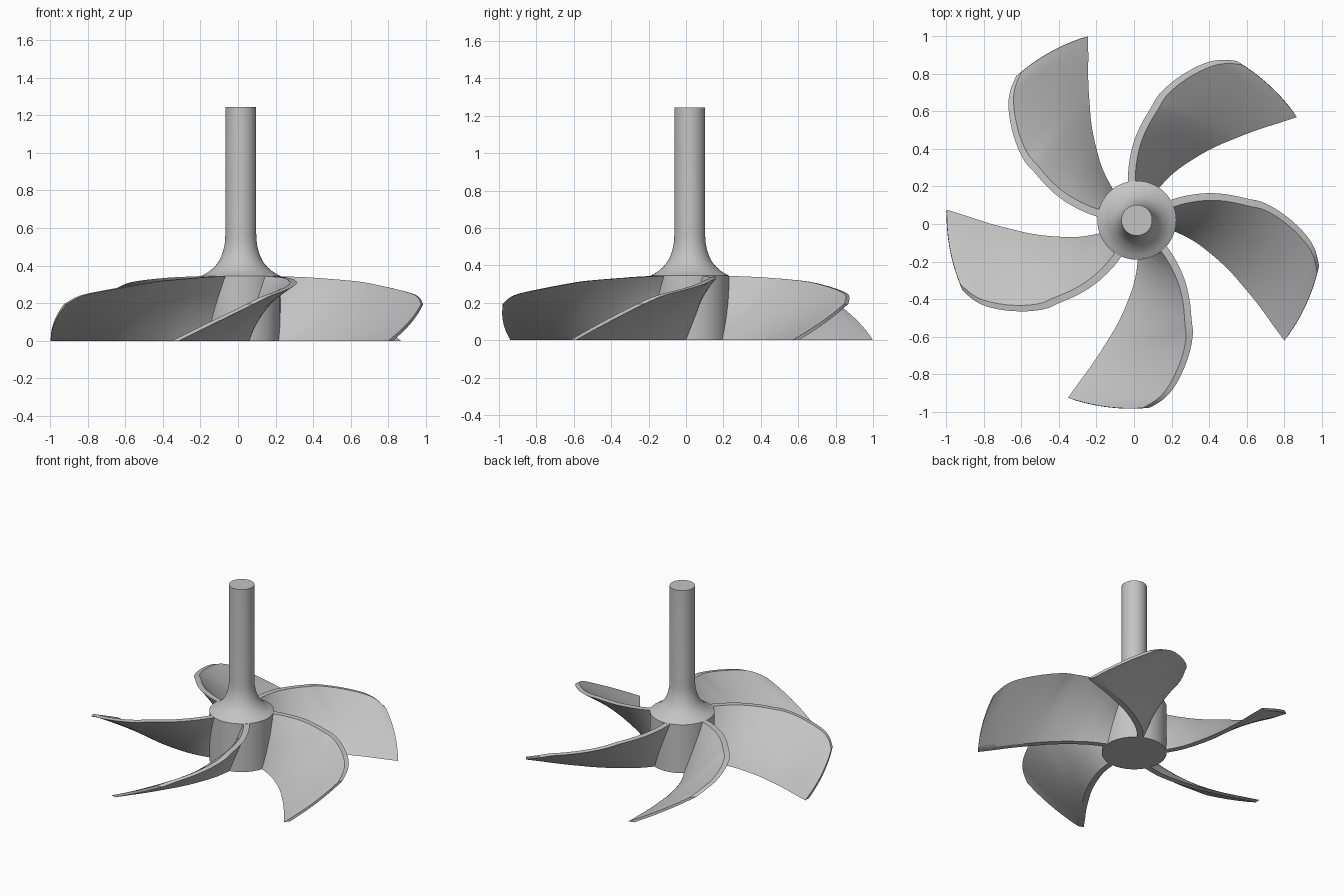
import bpy
import bmesh
from math import sin, cos, radians, tau
from mathutils import Vector

CENTRE = Vector((0.015, 0.02, 0))
BLADES = 5
SPAN, CHORD = 42, 16      # blade grid resolution
THICK = 0.04              # blade thickness along the turning direction

cube = bpy.data.objects.get("Cube")
if cube:
    bpy.data.objects.remove(cube, do_unlink=True)

grey = bpy.data.materials.new("plain_grey")
grey.use_nodes = True
colour = (0.55, 0.55, 0.55, 1)
grey.diffuse_color = colour
grey.node_tree.nodes["Principled BSDF"].inputs["Base Color"].default_value = colour


def finish(bm, name, angle):
    bmesh.ops.recalc_face_normals(bm, faces=bm.faces)
    mesh = bpy.data.meshes.new(name)
    bm.to_mesh(mesh)
    bm.free()
    mesh.materials.append(grey)
    obj = bpy.data.objects.new(name, mesh)
    obj.location = CENTRE
    bpy.context.collection.objects.link(obj)
    bpy.ops.object.select_all(action="DESELECT")
    obj.select_set(True)
    bpy.context.view_layer.objects.active = obj
    bpy.ops.object.shade_smooth_by_angle(angle=radians(angle))
    return obj


def spline(points, t):
    """Smooth curve through the points, t from 0 to 1."""
    pts = [Vector(p) for p in points]
    pts = [2 * pts[0] - pts[1]] + pts + [2 * pts[-1] - pts[-2]]
    f = t * (len(points) - 1)
    i = min(int(f), len(points) - 2)
    f -= i
    a, b, c, d = pts[i:i + 4]
    return (2 * b + (c - a) * f + (2 * a - 5 * b + 4 * c - d) * f ** 2
            + (3 * b - a - 3 * c + d) * f ** 3) / 2


# Hub and shaft: one turned profile with a flared neck
flare = [(0.21, 0.345), (0.165, 0.372), (0.125, 0.412),
         (0.1, 0.46), (0.086, 0.515), (0.082, 0.57)]
profile = [(0, 0), (0.21, 0)]
profile += [tuple(spline(flare, k / 20)) for k in range(21)]
profile += [(0.082, 1.245), (0, 1.245)]
bm = bmesh.new()
verts = [bm.verts.new((r, 0, z)) for r, z in profile]
edges = [bm.edges.new(pair) for pair in zip(verts, verts[1:])]
bmesh.ops.spin(bm, geom=verts + edges, cent=(0, 0, 0), axis=(0, 0, 1),
               angle=tau, steps=72, use_duplicate=False)
bmesh.ops.remove_doubles(bm, verts=bm.verts, dist=0.0001)
finish(bm, "hub_and_shaft", 30)

# Blade edges as (radius, angle in degrees, height)
leading = [(0.19, 32, 0.345), (0.315, 25.3, 0.34), (0.41, 20.6, 0.335),
           (0.587, 11.6, 0.32), (0.69, 7.5, 0.305), (0.887, -3.9, 0.26),
           (0.957, -9, 0.235), (1.0, -14, 0.195)]
trailing = [(0.19, -16, 0), (0.32, -20, 0), (0.43, -24.3, 0),
            (0.59, -29.5, 0), (0.69, -32.5, 0), (0.87, -36.7, 0),
            (0.95, -38.2, 0), (1.013, -39.2, 0)]


def blade_point(u, v, under, turn):
    """u runs outwards, v from the trailing to the leading edge."""
    lead, trail = spline(leading, u), spline(trailing, u)
    a0 = radians(trail.y)
    a1 = radians(lead.y) - THICK / lead.x
    r = trail.x + (lead.x - trail.x) * v
    a = a0 + (a1 - a0) * v + turn
    if under:
        a += THICK / r
    return r * cos(a), r * sin(a), lead.z * v


def build_blade(name, turn):
    bm = bmesh.new()
    top, low = [[[bm.verts.new(blade_point(i / SPAN, j / CHORD, under, turn))
                  for j in range(CHORD + 1)] for i in range(SPAN + 1)]
                for under in (False, True)]
    # Upper and lower surfaces
    for grid in (top, low):
        for i in range(SPAN):
            for j in range(CHORD):
                bm.faces.new((grid[i][j], grid[i + 1][j],
                              grid[i + 1][j + 1], grid[i][j + 1]))
    # Rim joining the two surfaces
    for j in (0, CHORD):
        for i in range(SPAN):
            bm.faces.new((top[i][j], top[i + 1][j], low[i + 1][j], low[i][j]))
    for i in (0, SPAN):
        for j in range(CHORD):
            bm.faces.new((top[i][j], top[i][j + 1], low[i][j + 1], low[i][j]))
    finish(bm, name, 30)


for n in range(BLADES):
    build_blade(f"blade_{n + 1}", n * tau / BLADES)
